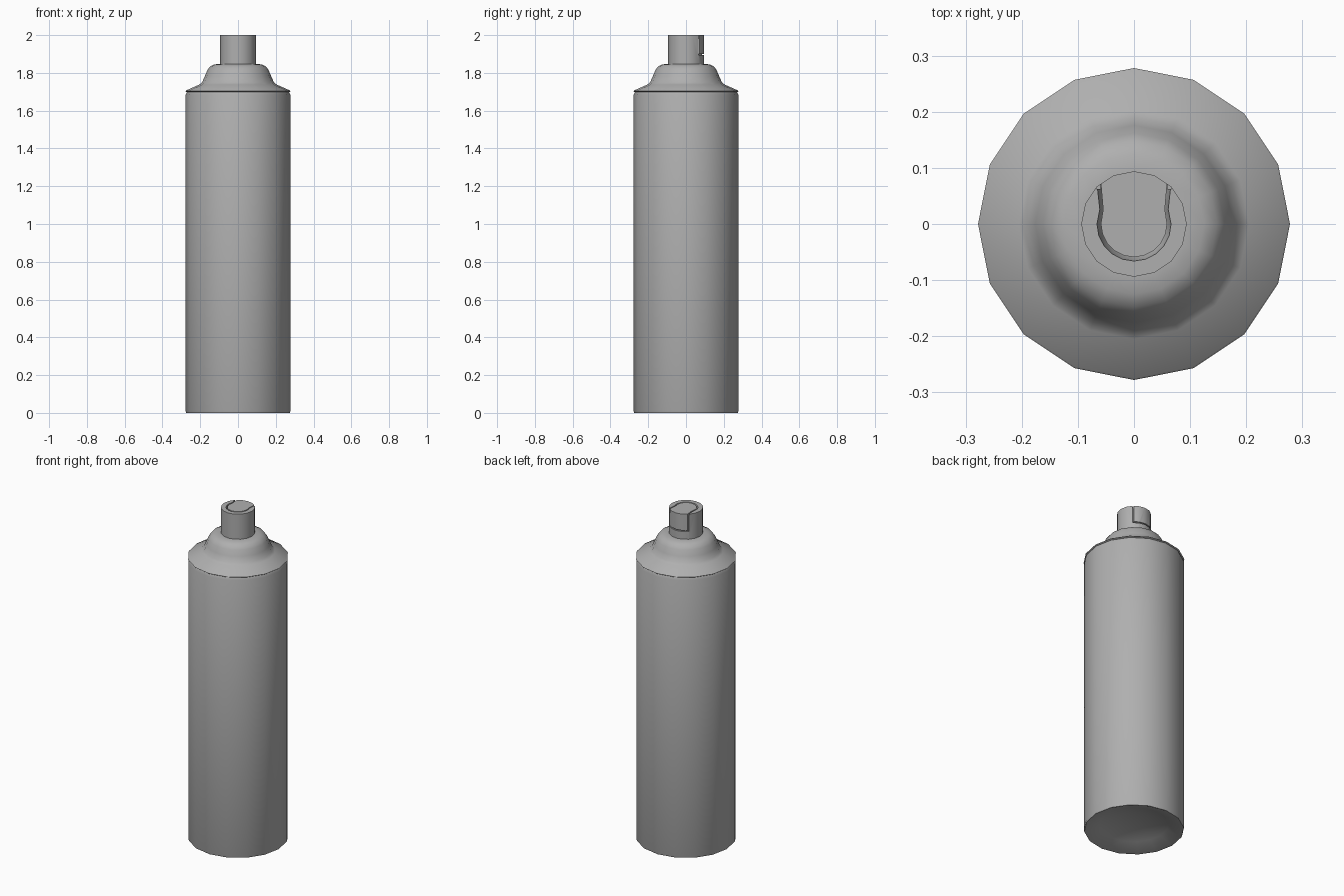
import bpy, bmesh
from math import cos, sin, pi, radians

if "Cube" in bpy.data.objects:
    bpy.data.objects.remove(bpy.data.objects["Cube"])

SIDES = 16
grey = bpy.data.materials.new("dark_grey")
grey.diffuse_color = (0.43, 0.43, 0.43, 1)
grey.use_nodes = True
grey.node_tree.nodes["Principled BSDF"].inputs["Base Color"].default_value = grey.diffuse_color


def make_object(name, bm):
    bmesh.ops.recalc_face_normals(bm, faces=bm.faces)
    me = bpy.data.meshes.new(name)
    bm.to_mesh(me)
    bm.free()
    me.materials.append(grey)
    ob = bpy.data.objects.new(name, me)
    bpy.context.collection.objects.link(ob)
    return ob


def smooth(ob, angle):
    bpy.ops.object.select_all(action='DESELECT')
    ob.select_set(True)
    bpy.context.view_layer.objects.active = ob
    bpy.ops.object.shade_smooth_by_angle(angle=radians(angle))


def lathe(name, profile):
    """Spin (radius, z) points around z; radius 0 makes a pole."""
    bm = bmesh.new()
    rings = []
    for r, z in profile:
        n = SIDES if r else 1
        rings.append([bm.verts.new((r * cos(2 * pi * i / SIDES), r * sin(2 * pi * i / SIDES), z))
                      for i in range(n)])
    for a, b in zip(rings, rings[1:]):
        for i in range(SIDES):
            j = (i + 1) % SIDES
            quad = [a[i % len(a)], a[j % len(a)], b[j % len(b)], b[i % len(b)]]
            bm.faces.new(list(dict.fromkeys(quad)))
    return make_object(name, bm)


def strip(name, outer, inner, z0, z1, slope=0):
    """Closed solid band between two matching xy paths; slope lifts its outer floor edge."""
    bm = bmesh.new()
    rows = [[bm.verts.new((x, y, z)) for (x, y), z in
             ((o, z0 + slope), (i, z0), (i, z1), (o, z1))] for o, i in zip(outer, inner)]
    for a, b in zip(rows, rows[1:]):
        for k in range(4):
            m = (k + 1) % 4
            bm.faces.new((a[k], a[m], b[m], b[k]))
    bm.faces.new(rows[0])
    bm.faces.new(rows[-1])
    return make_object(name, bm)


def arc(r, a0, a1, n):
    return [(r * cos(radians(a0 + (a1 - a0) * i / n)), r * sin(radians(a0 + (a1 - a0) * i / n)))
            for i in range(n + 1)]


# Can body with a hollow domed base and a rolled top edge
body = lathe("can_body", [(0, 0.06), (0.1, 0.052), (0.19, 0.032), (0.268, 0.0), (0.274, 0.0),
                          (0.277, 0.008), (0.277, 1.684), (0.271, 1.698), (0, 1.698)])
smooth(body, 40)

# Shoulder: sloped rim flaring into a rounded dome
shoulder = lathe("shoulder", [(0, 1.698), (0.271, 1.698), (0.278, 1.703), (0.275, 1.707),
                              (0.205, 1.738), (0.19, 1.75), (0.176, 1.782), (0.162, 1.815),
                              (0.148, 1.834), (0.125, 1.845), (0.095, 1.848), (0, 1.848)])
smooth(shoulder, 50)

# Nozzle
nozzle = lathe("nozzle", [(0, 1.84), (0.094, 1.84), (0.094, 2.0), (0, 2.0)])

# Grooves outlining the button: U on top, two slots and an arc at the back
outer = [(-0.066, 0.072), (-0.061, 0.026)] + arc(0.066, 180, 360, 10) + [(0.061, 0.026), (0.066, 0.072)]
inner = [(-0.059, 0.072), (-0.055, 0.026)] + arc(0.059, 180, 360, 10) + [(0.055, 0.026), (0.059, 0.072)]
cutters = [strip("top_groove_cutter", outer, inner, 1.977, 2.02, 0.021),
           strip("back_groove_cutter", arc(0.11, 47, 133, 8), arc(0.085, 47, 133, 8), 1.894, 1.901)]
for s in (-1, 1):
    cutters.append(strip("side_groove_cutter", [(s * 0.0665, 0.062), (s * 0.0665, 0.1)],
                         [(s * 0.0595, 0.062), (s * 0.0595, 0.1)], 1.8945, 2.03))

bpy.context.view_layer.objects.active = nozzle
for c in cutters:
    mod = nozzle.modifiers.new("groove", 'BOOLEAN')
    mod.operation = 'DIFFERENCE'
    mod.solver = 'EXACT'
    mod.object = c
    bpy.ops.object.modifier_apply(modifier=mod.name)
for c in cutters:
    bpy.data.objects.remove(c)
smooth(nozzle, 30)
